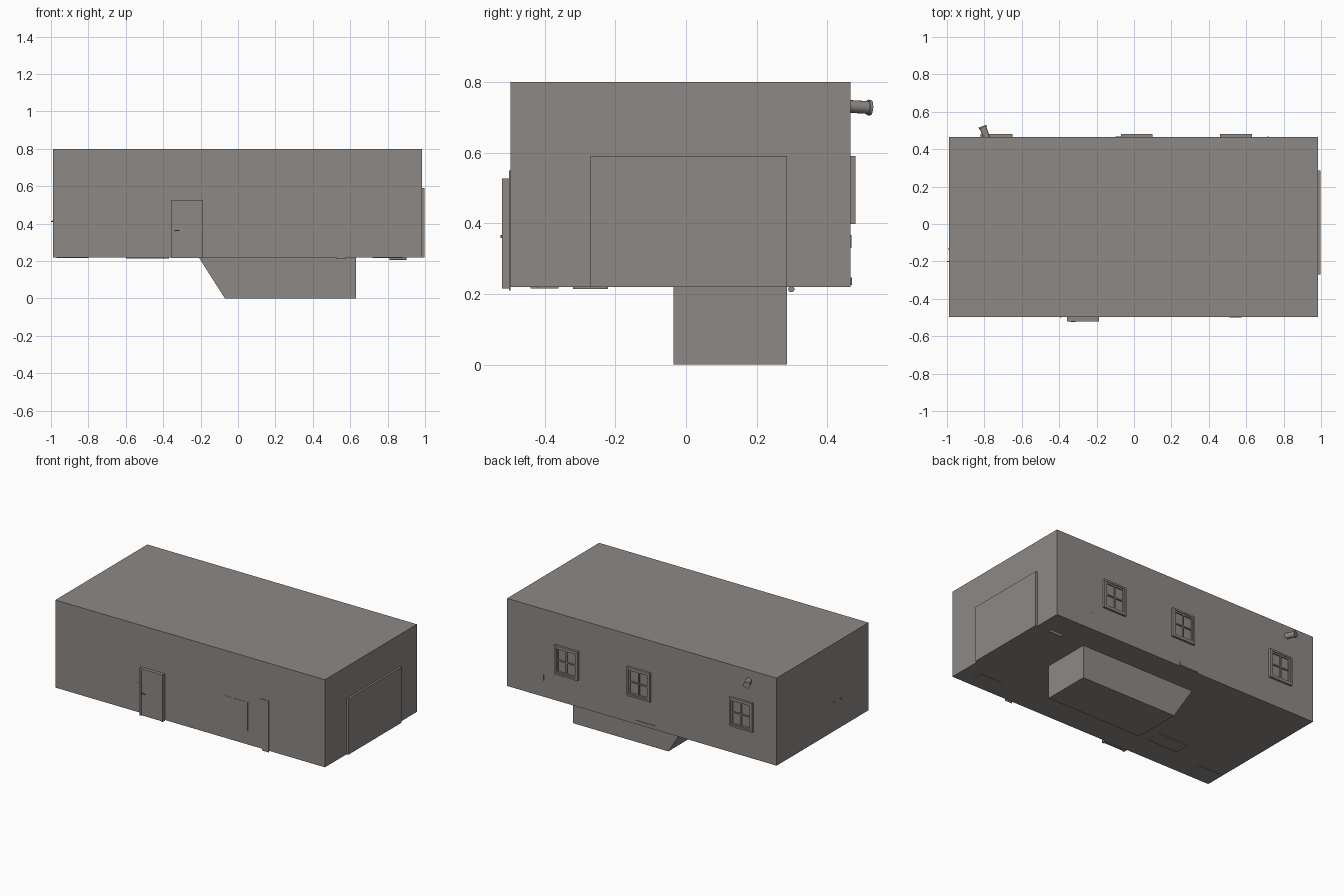
import bpy, bmesh, math
from mathutils import Vector

if "Cube" in bpy.data.objects:
    bpy.data.objects.remove(bpy.data.objects["Cube"])

mat = bpy.data.materials.new("warm_grey")
mat.diffuse_color = (0.27, 0.25, 0.235, 1)
mat.use_nodes = True
mat.node_tree.nodes["Principled BSDF"].inputs["Base Color"].default_value = mat.diffuse_color


def finish(name, bm):
    me = bpy.data.meshes.new(name)
    bmesh.ops.recalc_face_normals(bm, faces=bm.faces[:])
    bm.to_mesh(me)
    bm.free()
    me.materials.append(mat)
    ob = bpy.data.objects.new(name, me)
    bpy.context.collection.objects.link(ob)
    return ob


def add_box(bm, x0, x1, y0, y1, z0, z1):
    vs = bmesh.ops.create_cube(bm, size=1)["verts"]
    for v in vs:
        v.co = Vector((x1 if v.co.x > 0 else x0, y1 if v.co.y > 0 else y0, z1 if v.co.z > 0 else z0))


def boxes(name, *dims):
    bm = bmesh.new()
    for d in dims:
        add_box(bm, *d)
    return finish(name, bm)


def rod(name, a, b, rings, sides=16):
    """Stack of cylinders along a-b; rings = (start, end, radius) fractions."""
    a, b = Vector(a), Vector(b)
    bm = bmesh.new()
    q = (b - a).to_track_quat('Z', 'Y').to_matrix().to_4x4()
    for s, e, r in rings:
        m = q.copy()
        m.translation = a.lerp(b, (s + e) / 2)
        bmesh.ops.create_cone(bm, cap_ends=True, segments=sides, radius1=r, radius2=r,
                              depth=(b - a).length * (e - s), matrix=m)
    ob = finish(name, bm)
    for p in ob.data.polygons:
        p.use_smooth = len(p.vertices) == 4
    return ob


FRONT, BACK, LEFT, RIGHT, FLOOR, ROOF = -0.497, 0.465, -0.99, 0.985, 0.22, 0.80

# room shell with a pit sunk below the floor
room = boxes("room_shell", (LEFT, RIGHT, FRONT, BACK, FLOOR, ROOF))
bm = bmesh.new()
profile = [(-0.21, FLOOR), (-0.07, 0), (0.63, 0), (0.63, 0.3), (-0.21, 0.3)]
face = bm.faces.new([bm.verts.new((x, -0.035, z)) for x, z in profile])
ext = bmesh.ops.extrude_face_region(bm, geom=[face])["geom"]
bmesh.ops.translate(bm, vec=(0, 0.32, 0), verts=[g for g in ext if isinstance(g, bmesh.types.BMVert)])
pit = finish("pit", bm)
pit.hide_render = True
mod = room.modifiers.new("join_pit", 'BOOLEAN')
mod.operation = 'UNION'
mod.object = pit
bpy.context.view_layer.objects.active = room
bpy.ops.object.modifier_apply(modifier=mod.name)
bpy.data.objects.remove(pit)

# large door on the right wall
boxes("garage_door", (RIGHT, 0.998, -0.27, 0.285, FLOOR, 0.59))

# front door: casing, recessed leaf, handle
x0, x1, zt, t = -0.358, -0.188, 0.526, 0.012
boxes("front_door",
      (x0, x0 + t, -0.52, FRONT, 0.215, zt), (x1 - t, x1, -0.52, FRONT, 0.215, zt),
      (x0 + t, x1 - t, -0.52, FRONT, zt - t, zt),
      (x0 + t, x1 - t, -0.514, FRONT, 0.215, zt - t))
boxes("door_handle", (-0.34, -0.334, -0.525, -0.514, 0.359, 0.367),
      (-0.34, -0.314, -0.525, -0.521, 0.361, 0.366))
boxes("light_switch", (-0.395, -0.387, -0.5, FRONT, 0.405, 0.417))

# back windows: casing, inner sash, cross bars, glass
for i, cx in enumerate((-0.735, 0.015, 0.545)):
    bm = bmesh.new()
    for w, h, t, y in ((0.085, 0.096, 0.012, 0.48), (0.073, 0.084, 0.01, 0.475)):
        z = 0.494
        for s in (-1, 1):
            xa, xb = sorted((cx + s * w, cx + s * (w - t)))
            add_box(bm, xa, xb, BACK, y, z - h, z + h)
            za, zb = sorted((z + s * h, z + s * (h - t)))
            add_box(bm, cx - w + t, cx + w - t, BACK, y, za, zb)
    add_box(bm, cx - 0.004, cx + 0.004, BACK, 0.475, 0.42, 0.568)
    add_box(bm, cx - 0.063, cx + 0.063, BACK, 0.4748, 0.49, 0.498)
    add_box(bm, cx - 0.063, cx + 0.063, BACK, 0.468, 0.42, 0.568)
    finish("window_%d" % (i + 1), bm)

# flue pipe with a collar on the back wall
rod("flue_pipe", (-0.785, 0.455, 0.731), (-0.81, 0.522, 0.727), ((0, 0.9, 0.018), (0.88, 1, 0.022)))

# small fittings poking through the walls
boxes("wall_bracket", (-0.1, 0.04, BACK, 0.469, 0.226, 0.246))
boxes("wall_socket", (0.715, 0.723, BACK, 0.468, 0.33, 0.367))
boxes("wall_board", (0.25, 0.42, -0.4985, FRONT, 0.31, 0.5))
boxes("wall_cabinet", (0.51, 0.575, -0.5, FRONT, 0.4, 0.55), (0.525, 0.575, -0.5, FRONT, 0.21, 0.4))
boxes("left_wall_hooks", (-1.0, LEFT, -0.203, -0.198, 0.41, 0.415), (-0.994, LEFT, -0.135, -0.13, 0.41, 0.418))

# small parts poking through the floor
rod("floor_tube", (0.81, 0.298, 0.214), (0.9, 0.298, 0.214), ((0, 1, 0.009),), 12)
boxes("floor_feet", (-0.97, -0.8, -0.44, -0.36, 0.216, FLOOR), (-0.6, -0.37, -0.32, -0.22, 0.214, FLOOR),
      (0.72, 0.88, -0.42, -0.36, 0.216, FLOOR))
